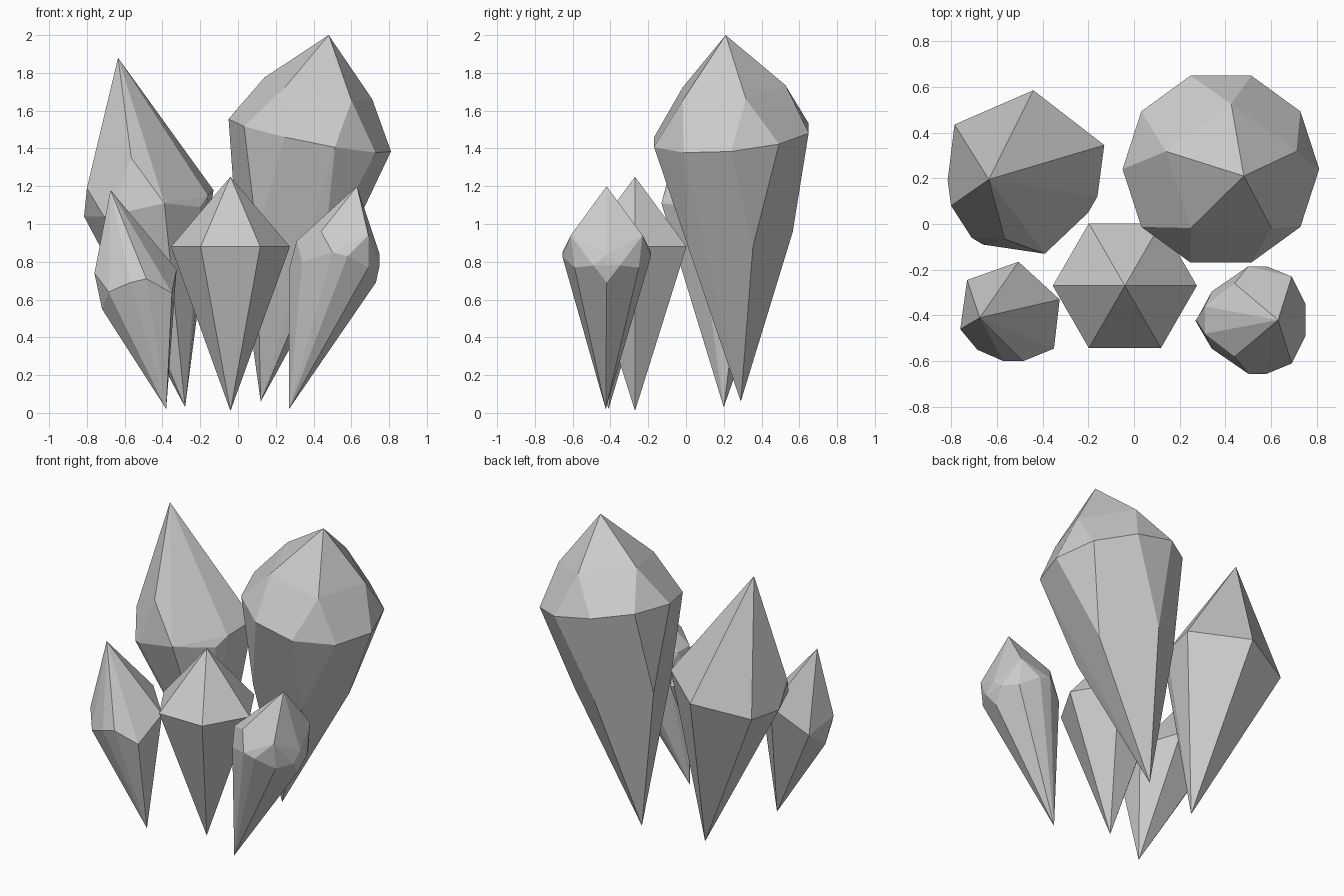
import bpy
import bmesh
from math import sin, cos, radians
from mathutils import Vector

default_cube = bpy.data.objects.get("Cube")
if default_cube:
    bpy.data.objects.remove(default_cube, do_unlink=True)

# One neutral stone colour for the whole cluster
stone = bpy.data.materials.new("pale grey stone")
stone.use_nodes = True
stone_colour = (0.6, 0.6, 0.6, 1)
stone.diffuse_color = stone_colour
stone.node_tree.nodes["Principled BSDF"].inputs["Base Color"].default_value = stone_colour


def ring(centre, radius, sides, phase=0, slope_x=0, slope_y=0):
    """Corners of a regular polygon, tilted by a slope along x and y."""
    corners = []
    for i in range(sides):
        angle = radians(phase + i * 360 / sides)
        dx, dy = radius * cos(angle), radius * sin(angle)
        offset = Vector((dx, dy, dx * slope_x + dy * slope_y))
        corners.append(Vector(centre) + offset)
    return corners


def mirrored(points, middle_y):
    """Place points given as offsets from a plane on both sides of that plane."""
    result = []
    for x, offset, z in points:
        result.append((x, middle_y + offset, z))
        if offset:
            result.append((x, middle_y - offset, z))
    return result


def crystal(name, tip, apex, corners):
    """Stretch flat facets around the two points and the girdle corners."""
    bm = bmesh.new()
    for point in [tip, apex, *corners]:
        bm.verts.new(point)
    hull = bmesh.ops.convex_hull(bm, input=bm.verts[:])
    unused = [item for item in set(hull["geom_interior"] + hull["geom_unused"])
              if isinstance(item, bmesh.types.BMVert)]
    bmesh.ops.delete(bm, geom=unused, context="VERTS")
    # Merge nearly coplanar triangles into clean facets
    bmesh.ops.dissolve_limit(bm, angle_limit=radians(4),
                             verts=bm.verts[:], edges=bm.edges[:])
    bmesh.ops.recalc_face_normals(bm, faces=bm.faces[:])
    mesh = bpy.data.meshes.new(name)
    bm.to_mesh(mesh)
    bm.free()
    mesh.materials.append(stone)
    crystal_object = bpy.data.objects.new(name, mesh)
    bpy.context.collection.objects.link(crystal_object)
    return crystal_object


# Tall back crystal: five upper corners, a ten-sided girdle, five lower corners
tall_corners = (
    ring((0.425, 0.225, 1.71), 0.3, 5, phase=18, slope_x=-0.2, slope_y=0.09)
    + ring((0.38, 0.24, 1.47), 0.43, 10, slope_x=-0.2, slope_y=0.09)
    + ring((0.28, 0.26, 0.93), 0.305, 5, phase=18, slope_x=-0.2, slope_y=0.09)
)
crystal("tall_back_left_crystal", (0.12, 0.29, 0.06), (0.48, 0.21, 2), tall_corners)

# Centre crystal: a plain six-sided double pyramid
crystal("centre_crystal", (-0.04, -0.27, 0.01), (-0.04, -0.27, 1.25),
        ring((-0.04, -0.27, 0.88), 0.315, 6))

# Leaning back crystal with an irregular girdle
crystal("leaning_back_right_crystal", (-0.28, 0.2, 0.03), (-0.635, 0.195, 1.88), [
    (-0.44, 0.585, 1.13), (-0.785, 0.435, 1.06), (-0.815, 0.19, 1.04),
    (-0.8, 0.08, 1.19), (-0.71, -0.06, 1.04), (-0.66, -0.09, 1.05),
    (-0.565, -0.066, 1.35), (-0.39, -0.13, 1.11), (-0.305, 0.07, 1.29),
    (-0.26, 0, 1.05), (-0.2, 0.05, 1.09), (-0.16, 0.12, 1.15),
    (-0.13, 0.345, 1.18),
])

# Small front crystal on the model's right
crystal("small_front_right_crystal", (-0.38, -0.41, 0.02), (-0.675, -0.41, 1.18), [
    (-0.505, -0.165, 0.84), (-0.73, -0.245, 0.68), (-0.76, -0.46, 0.74),
    (-0.72, -0.43, 0.55), (-0.685, -0.55, 0.64), (-0.57, -0.6, 0.69),
    (-0.485, -0.6, 0.71), (-0.35, -0.545, 0.635), (-0.325, -0.33, 0.76),
])

# Small front crystal on the model's left, symmetrical about its own middle
small_left_corners = mirrored([
    (0.73, 0, 0.69), (0.75, 0, 0.84), (0.75, 0.07, 0.78),
    (0.69, 0.17, 0.77), (0.69, 0.19, 0.94), (0.58, 0.235, 0.83),
    (0.5, 0.235, 0.85), (0.34, 0.125, 0.8), (0.44, 0.16, 0.96),
    (0.31, 0.06, 0.91), (0.27, 0, 0.76),
], middle_y=-0.42)
crystal("small_front_left_crystal", (0.27, -0.425, 0.02), (0.63, -0.42, 1.2),
        small_left_corners)
